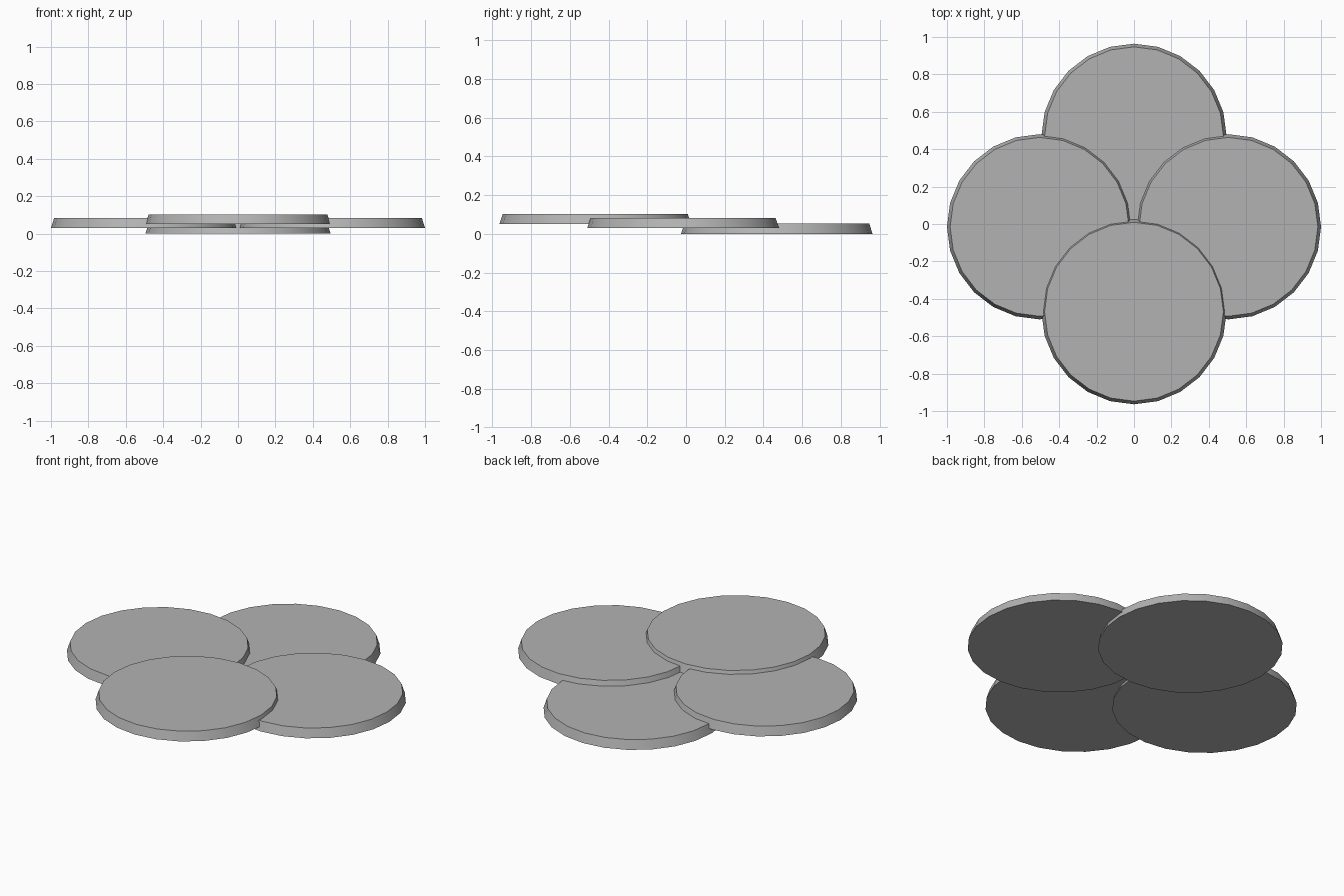
import bpy
from math import radians

if "Cube" in bpy.data.objects:
    bpy.data.objects.remove(bpy.data.objects["Cube"])

SIDES = 24
R_BOTTOM, R_TOP, THICK = 0.495, 0.478, 0.053

# Mid grey, darker than the default
grey = bpy.data.materials.new("mid_grey")
grey.diffuse_color = (0.45, 0.45, 0.45, 1)
grey.use_nodes = True
grey.node_tree.nodes["Principled BSDF"].inputs["Base Color"].default_value = grey.diffuse_color


# One flat tapered disc: smooth rim, sharp top and bottom edges
def disc(name, x, y, z):
    bpy.ops.mesh.primitive_cone_add(
        vertices=SIDES, radius1=R_BOTTOM, radius2=R_TOP, depth=THICK,
        end_fill_type='NGON', location=(x, y, z + THICK / 2))
    ob = bpy.context.object
    ob.name = name
    ob.data.materials.append(grey)
    bpy.ops.object.shade_smooth_by_angle(angle=radians(30))


# Overlapping stack: back lowest, sides in the middle, front on top
disc("back_disc", 0, 0.469, 0.0)
for side, sx in (("left", -1), ("right", 1)):
    disc(side + "_disc", sx * 0.505, -0.015, 0.03)
disc("front_disc", 0, -0.469, 0.05)
